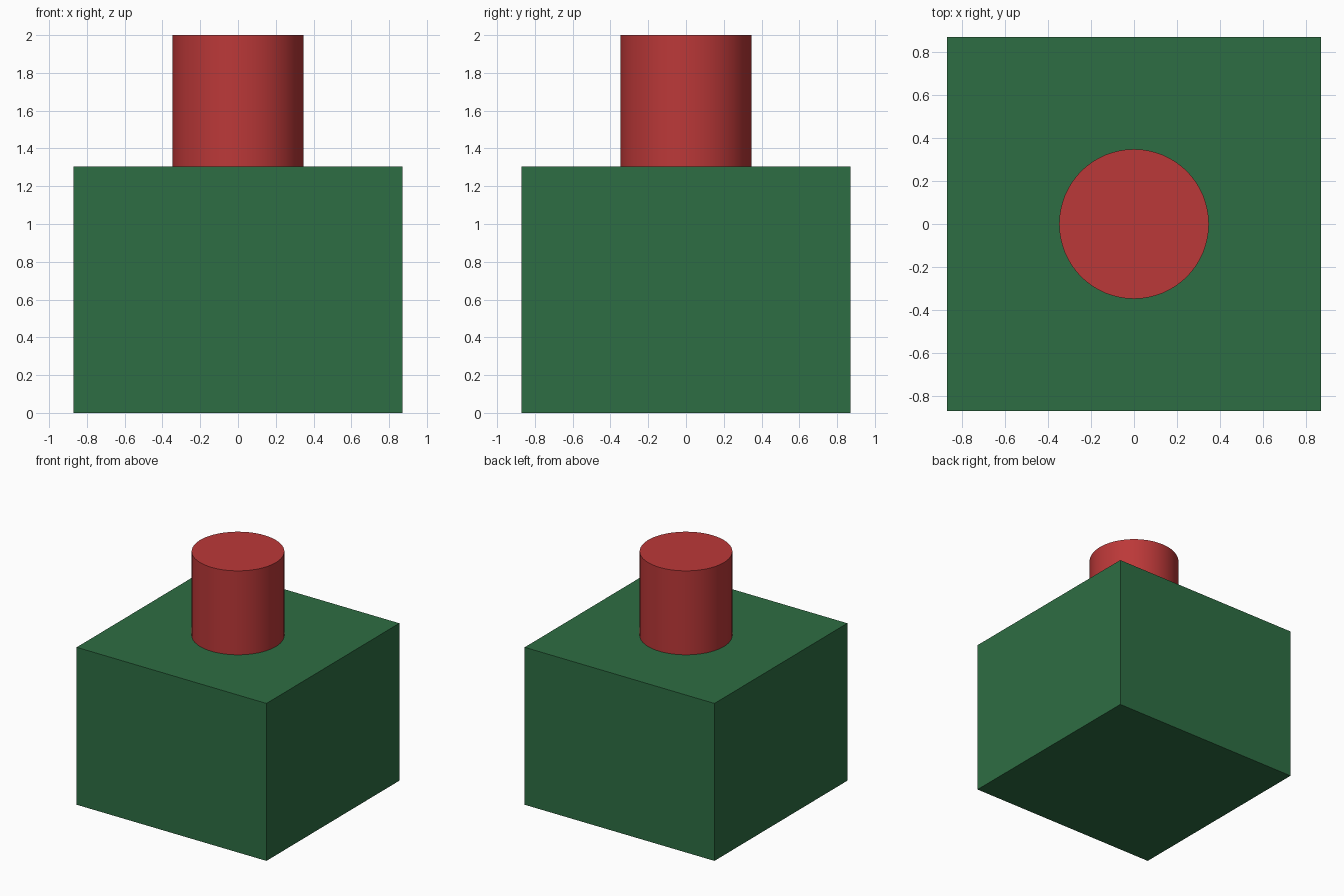
import bpy
from math import radians

if "Cube" in bpy.data.objects:
    bpy.data.objects.remove(bpy.data.objects["Cube"])

WIDTH = 2 / 1.15          # square body side
BODY_H = 0.75 * WIDTH
NECK_R = 0.2 * WIDTH
NECK_H = 0.4 * WIDTH


def paint(obj, name, color):
    mat = bpy.data.materials.new(name)
    mat.diffuse_color = (*color, 1)
    mat.use_nodes = True
    mat.node_tree.nodes["Principled BSDF"].inputs["Base Color"].default_value = mat.diffuse_color
    obj.data.materials.append(mat)


# Square body
bpy.ops.mesh.primitive_cube_add(size=1, location=(0, 0, BODY_H / 2))
body = bpy.context.object
body.name = "body"
body.scale = (WIDTH, WIDTH, BODY_H)
bpy.ops.object.transform_apply(location=False, rotation=False, scale=True)
paint(body, "green", (0.027, 0.155, 0.056))

# Round cap standing on the body
bpy.ops.mesh.primitive_cylinder_add(vertices=64, radius=NECK_R, depth=NECK_H,
                                    location=(0, 0, BODY_H + NECK_H / 2))
cap = bpy.context.object
cap.name = "cap"
bpy.ops.object.shade_smooth_by_angle(angle=radians(30))
paint(cap, "red", (0.50, 0.040, 0.040))
